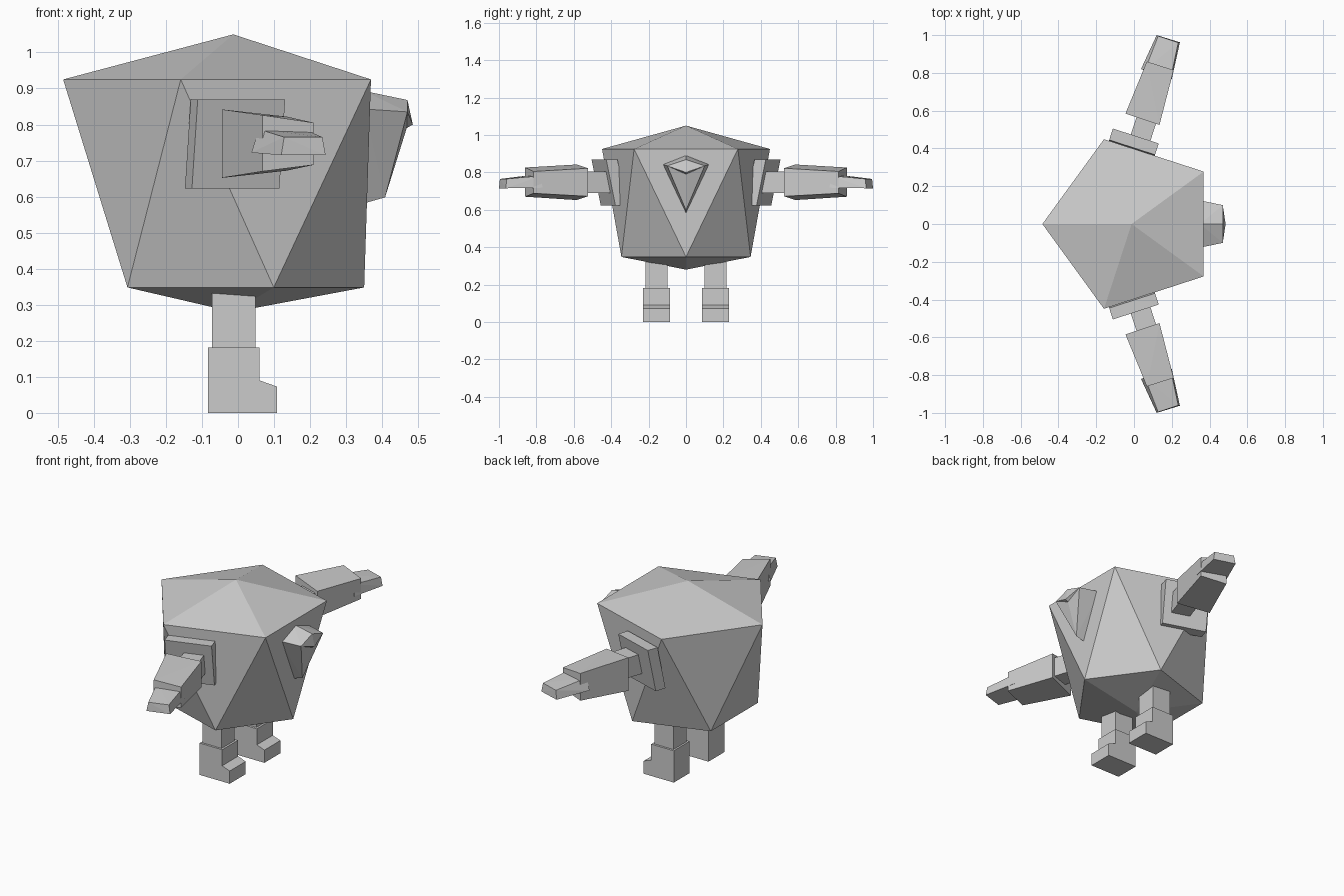
import bpy, bmesh
from math import sin, cos, pi, radians
from mathutils import Vector

if "Cube" in bpy.data.objects:
    bpy.data.objects.remove(bpy.data.objects["Cube"])


def hull(name, points, mirror=False):
    """Flat-faced solid spanning the given corners, optionally mirrored over y."""
    bm = bmesh.new()
    for p in points:
        bm.verts.new(p)
    bmesh.ops.convex_hull(bm, input=bm.verts)
    bmesh.ops.dissolve_limit(bm, angle_limit=radians(1), verts=bm.verts, edges=bm.edges)
    bmesh.ops.recalc_face_normals(bm, faces=bm.faces)
    me = bpy.data.meshes.new(name)
    bm.to_mesh(me)
    bm.free()
    ob = bpy.data.objects.new(name, me)
    bpy.context.collection.objects.link(ob)
    if mirror:
        m = ob.modifiers.new("Mirror", "MIRROR")
        m.use_axis = (False, True, False)
        m.use_mirror_merge = False
    return ob


CX = -0.013  # body axis


def ring(radius, z, start):
    return [(CX + radius * cos(start + i * 2 * pi / 5),
             radius * sin(start + i * 2 * pi / 5), z) for i in range(5)]


def extrude_y(profile, y0, y1):
    return [(x, y, z) for x, z in profile for y in (y0, y1)]


# Body: stretched icosahedron, wider at the top
hull("body", ring(0.472, 0.925, pi) + ring(0.363, 0.348, 0)
     + [(CX, 0, 1.05), (CX, 0, 0.28)])

# Beak: kite-shaped block with an overhanging tip
side = [(0.47, s * 0.10, 0.835) for s in (-1, 1)]
hull("beak", side + [(0.35, s * 0.125, 0.843) for s in (-1, 1)]
     + [(0.35, 0, 0.893), (0.345, 0, 0.58), (0.47, 0, 0.868),
        (0.468, 0, 0.79), (0.408, 0, 0.598)])
hull("beak_tip", side + [(0.47, 0, 0.868), (0.485, 0, 0.80), (0.468, 0, 0.79)])

# Legs and feet
hull("leg", extrude_y([(-0.072, 0.15), (0.048, 0.15), (0.048, 0.34), (-0.072, 0.34)],
                      0.098, 0.217), True)
hull("foot", extrude_y([(-0.083, 0), (0.06, 0), (0.06, 0.182), (-0.083, 0.182)],
                       0.085, 0.229), True)
hull("toe", extrude_y([(0.05, 0), (0.108, 0), (0.108, 0.073), (0.06, 0.09), (0.05, 0.09)],
                      0.085, 0.229), True)

# Shoulder frame: n points out of the body's side face, t runs along it
N = Vector((sin(radians(18)), cos(radians(18)), 0))
T = Vector((cos(radians(18)), -sin(radians(18)), 0))


def side_block(name, t0, t1, profile):
    hull(name, [Vector((CX, 0, z)) + N * n + T * t for n, z in profile
                for t in (t0, t1)], True)


side_block("shoulder_plate", -0.25, 0.005,
           [(0.45, 0.87), (0.387, 0.87), (0.335, 0.622), (0.398, 0.622)])
side_block("upper_arm", -0.15, -0.041,
           [(0.36, 0.69), (0.58, 0.69), (0.58, 0.805), (0.36, 0.805)])

# Forearm: tapering block, taller along its back edge
corners = [(-0.045, 0.585, 0.652, 0.842), (0.135, 0.525, 0.672, 0.822),
           (0.068, 0.86, 0.67, 0.826), (0.21, 0.815, 0.688, 0.805)]
hull("forearm", [(x, y, z) for x, y, lo, hi in corners for z in (lo, hi)], True)

# Hand: flat wedge flaring downward
hull("hand", [(0.037, 0.82, 0.722), (0.20, 0.767, 0.718),
              (0.058, 0.815, 0.787), (0.195, 0.775, 0.782),
              (0.120, 1.0, 0.715), (0.243, 0.962, 0.715),
              (0.128, 0.995, 0.765), (0.234, 0.96, 0.765)], True)
